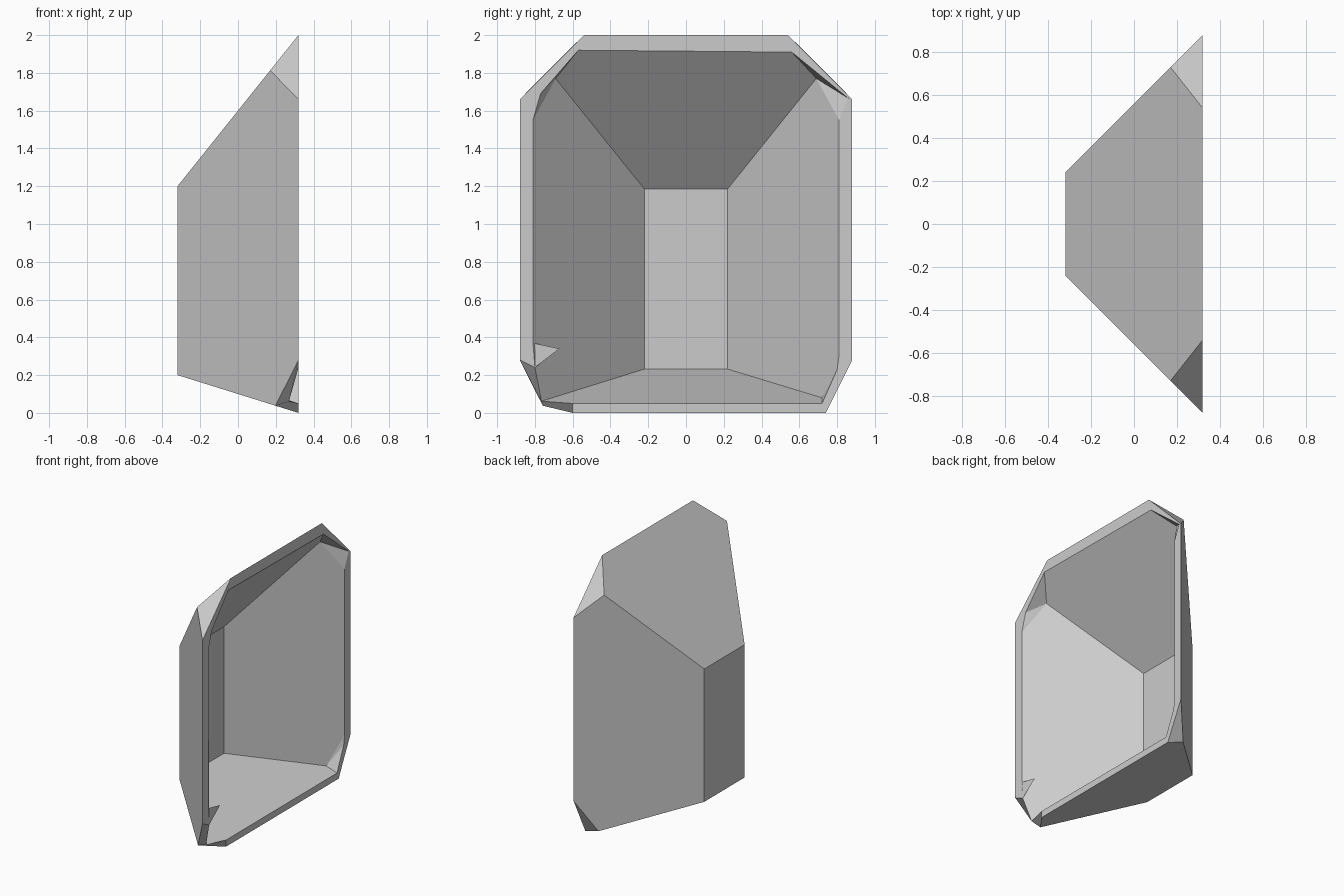
import bpy
import bmesh
from mathutils import Vector

cube = bpy.data.objects.get("Cube")
if cube:
    bpy.data.objects.remove(cube, do_unlink=True)

FRONT, BACK = 0.32, -0.32      # x of the open rim and of the closed panel
THICK = 0.05

grey = bpy.data.materials.new("light grey")
grey.use_nodes = True
grey.diffuse_color = (0.6, 0.6, 0.6, 1)
grey.node_tree.nodes["Principled BSDF"].inputs["Base Color"].default_value = (0.6, 0.6, 0.6, 1)

bm = bmesh.new()


def rim_point(y, z):
    return bm.verts.new((FRONT, y, z))


def corner(sy, sz, cut, outer, inner, seam):
    """Vertices of one corner: panel corners, seam ends and rim outline."""
    panel = Vector((BACK, sy * 0.24, 1.2 if sz > 0 else 0.2))
    tip = Vector((FRONT, sy * 0.88, 2.0 if sz > 0 else 0.0))
    floor = (BACK + THICK, sy * 0.22, 1.185 if sz > 0 else 0.232)
    return {
        "panel": bm.verts.new(panel),
        "floor": bm.verts.new(floor),
        "edge": bm.verts.new(panel.lerp(tip, cut)),
        "seam": bm.verts.new(seam),
        "outer": [rim_point(*p) for p in outer],
        "inner": [rim_point(*p) for p in inner],
    }


# Rim outlines run from the side wall towards the top or bottom wall
tl = corner(-1, 1, 0.766, [(-0.88, 1.66), (-0.54, 2)],
            [(-0.81, 1.55), (-0.77, 1.69), (-0.57, 1.92)], (0.2, -0.69, 1.77))
tr = corner(1, 1, 0.766, [(0.88, 1.66), (0.54, 2)],
            [(0.81, 1.55), (0.86, 1.665), (0.56, 1.91)], (0.2, 0.69, 1.77))
br = corner(1, -1, 0.81, [(0.88, 0.28), (0.74, 0)],
            [(0.81, 0.3), (0.8, 0.23), (0.72, 0.05)], (0.23, 0.72, 0.08))
bl = corner(-1, -1, 0.81, [(-0.88, 0.28), (-0.6, 0)],
            [(-0.81, 0.37), (-0.8, 0.24), (-0.6, 0.05)], (0.27, -0.765, 0.062))
face = bm.faces.new

# Closed panel, outside and inside
for key in ("panel", "floor"):
    face([c[key] for c in (tl, tr, br, bl)])

# Four sloping walls with their rim strips
for a, b, end in ((tl, tr, -1), (br, bl, -1), (tr, br, 0), (bl, tl, 0)):
    face([a["panel"], b["panel"], b["edge"], b["outer"][end], a["outer"][end], a["edge"]])
    wall = [a["floor"], b["floor"], b["seam"], b["inner"][end], a["inner"][end], a["seam"]]
    if end == 0 and bl in (a, b):
        wall.insert(5, bl["inner"][1])
    face(wall)
    face([a["outer"][end], b["outer"][end], b["inner"][end], a["inner"][end]])

# Cut corners
for c in (tl, tr, br):
    face([c["edge"]] + c["outer"])
    face([c["seam"]] + c["inner"][:2])
    face([c["seam"]] + c["inner"][1:])
    face(c["outer"] + c["inner"][::-1])

# Open corner with a pointed sliver of rim
sliver = rim_point(-0.67, 0.34)
side, low = bl["outer"]
upper, lower, base = bl["inner"]
face([side, upper, sliver, lower])
face([upper, lower, sliver])
face([side, lower, bl["seam"], bl["edge"]])
face([bl["edge"], bl["seam"], base, low])

bmesh.ops.recalc_face_normals(bm, faces=bm.faces)
mesh = bpy.data.meshes.new("hollow_shell")
bm.to_mesh(mesh)
bm.free()
mesh.materials.append(grey)
shell = bpy.data.objects.new("hollow_shell", mesh)
bpy.context.collection.objects.link(shell)
